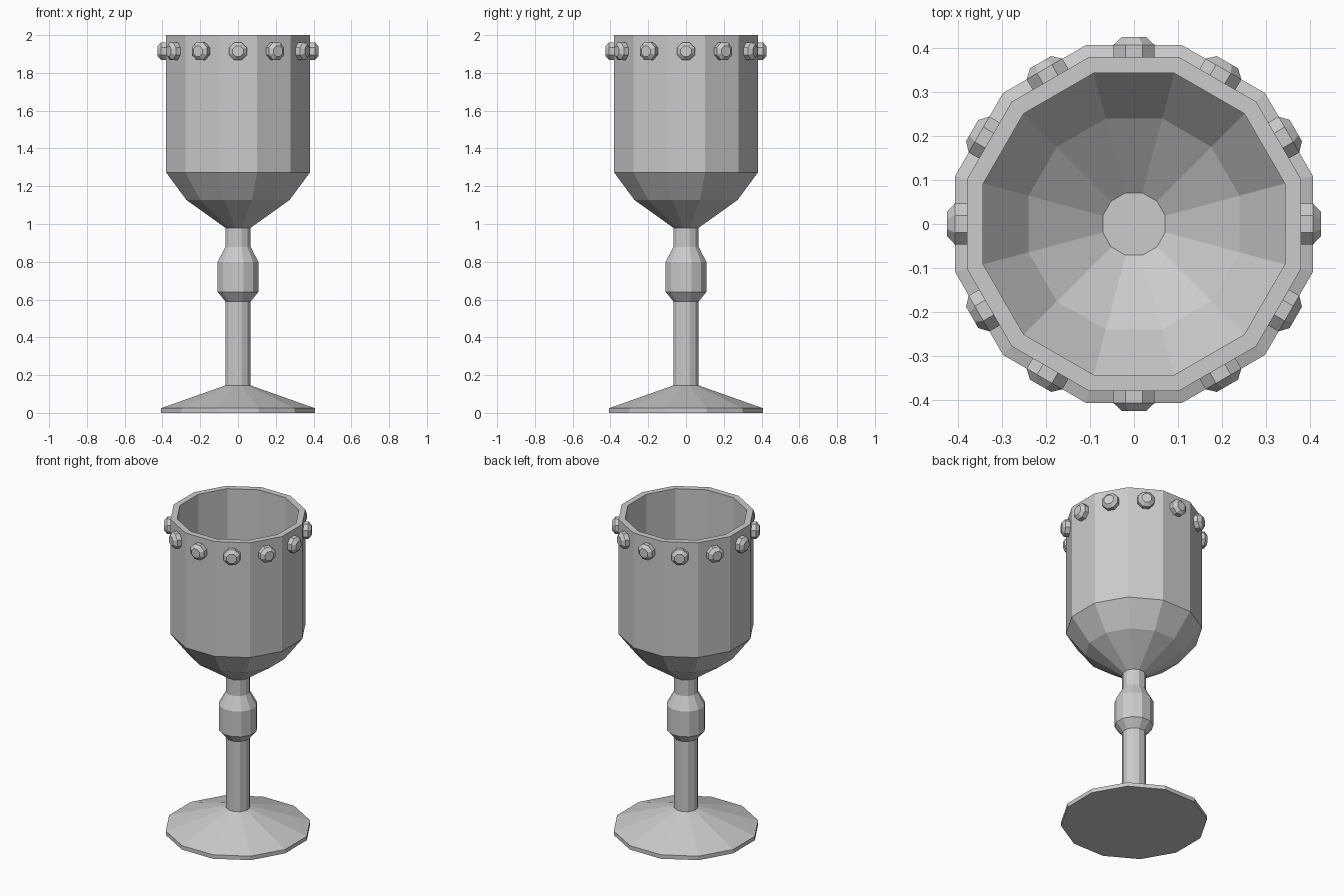
import bpy, bmesh
from math import pi, sin, cos
from mathutils import Matrix

if "Cube" in bpy.data.objects:
    bpy.data.objects.remove(bpy.data.objects["Cube"])


def lathe(name, profile, sides=12):
    """Spin (flat-to-centre distance, z) points into a closed faceted solid."""
    bm = bmesh.new()
    rings = []
    for dist, z in profile:
        r = dist / cos(pi / sides)
        rings.append([bm.verts.new((r * cos((k + 0.5) * 2 * pi / sides),
                                    r * sin((k + 0.5) * 2 * pi / sides), z))
                      for k in range(sides)])
    for a, b in zip(rings, rings[1:]):
        for k in range(sides):
            n = (k + 1) % sides
            bm.faces.new((a[k], a[n], b[n], b[k]))
    bm.faces.new(rings[0])
    bm.faces.new(rings[-1])
    bmesh.ops.recalc_face_normals(bm, faces=bm.faces)
    mesh = bpy.data.meshes.new(name)
    bm.to_mesh(mesh)
    bm.free()
    obj = bpy.data.objects.new(name, mesh)
    bpy.context.collection.objects.link(obj)
    return obj


# Goblet: foot, stem with knop, bowl outside, then rim and bowl inside
lathe("goblet", [
    (0.407, 0), (0.407, 0.025), (0.067, 0.145),
    (0.067, 0.59), (0.108, 0.64), (0.108, 0.80), (0.067, 0.878),
    (0.067, 0.98), (0.273, 1.127), (0.38, 1.272), (0.38, 2.0),
    (0.343, 2.0), (0.343, 1.285), (0.24, 1.152), (0.071, 1.025)])

# Octagonal studs around the rim, one on each flat
for i in range(12):
    stud = lathe(f"rim_stud_{i + 1}",
                 [(0.047, -0.005), (0.047, 0.027), (0.028, 0.045)], 8)
    stud.data.transform(Matrix.Rotation(i * pi / 6, 4, 'Z')
                        @ Matrix.Translation((0.38, 0, 1.915))
                        @ Matrix.Rotation(pi / 2, 4, 'Y'))
